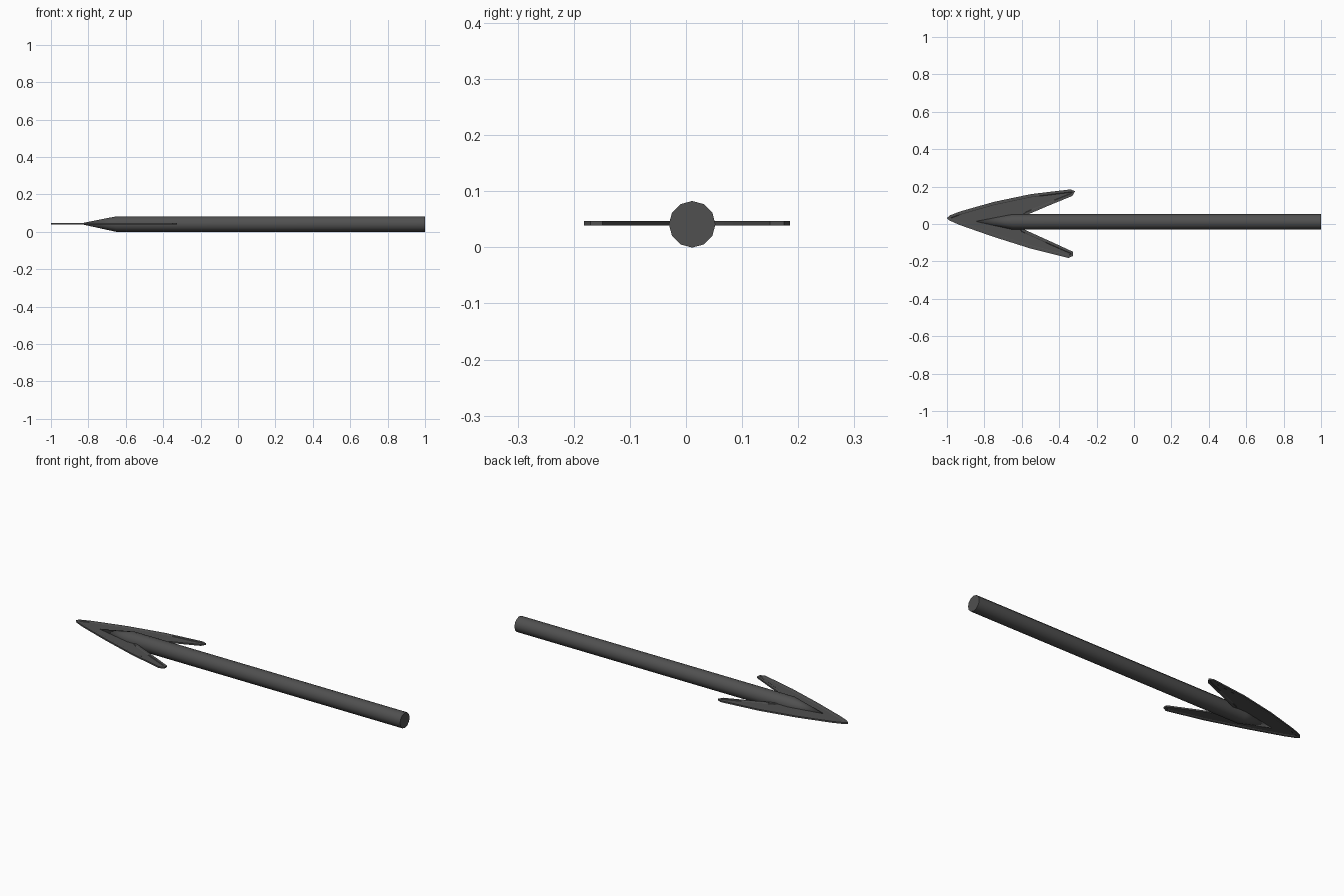
import bpy, bmesh, math

if "Cube" in bpy.data.objects:
    bpy.data.objects.remove(bpy.data.objects["Cube"])

AXIS_Y, AXIS_Z, RADIUS, SIDES = 0.011, 0.041, 0.0415, 12

iron = bpy.data.materials.new("dark_iron")
iron.diffuse_color = (0.08, 0.08, 0.08, 1)
iron.use_nodes = True
iron.node_tree.nodes["Principled BSDF"].inputs["Base Color"].default_value = iron.diffuse_color


def finish(bm, name, angle):
    bmesh.ops.recalc_face_normals(bm, faces=bm.faces)
    mesh = bpy.data.meshes.new(name)
    bm.to_mesh(mesh)
    bm.free()
    mesh.materials.append(iron)
    obj = bpy.data.objects.new(name, mesh)
    bpy.context.collection.objects.link(obj)
    bpy.ops.object.select_all(action='DESELECT')
    obj.select_set(True)
    bpy.context.view_layer.objects.active = obj
    bpy.ops.object.shade_smooth_by_angle(angle=math.radians(angle))


# Shaft: round rod with a pointed front end, built from rings along x
bm = bmesh.new()
rings = []
for x, r in [(-0.65, RADIUS), (1.0, RADIUS)]:
    rings.append([bm.verts.new((x, AXIS_Y + r * math.sin(2 * math.pi * i / SIDES),
                                AXIS_Z + r * math.cos(2 * math.pi * i / SIDES)))
                  for i in range(SIDES)])
tip = bm.verts.new((-0.85, 0.014, 0.043))
for i in range(SIDES):
    j = (i + 1) % SIDES
    bm.faces.new((rings[0][i], rings[0][j], rings[1][j], rings[1][i]))
    bm.faces.new((tip, rings[0][j], rings[0][i]))
bm.faces.new(rings[1])
finish(bm, "shaft", 40)

# Barbed head: flat swept plate with a raised rim around sunken panels
outline = [(-1.0, 0.032), (-0.985, 0.046), (-0.93, 0.067), (-0.75, 0.118),
           (-0.55, 0.160), (-0.34, 0.185), (-0.315, 0.175), (-0.33, 0.150),
           (-0.44, 0.105), (-0.57, 0.050), (-0.62, 0.010), (-0.59, -0.028),
           (-0.44, -0.096), (-0.325, -0.149), (-0.325, -0.170), (-0.35, -0.182),
           (-0.55, -0.132), (-0.75, -0.069), (-0.93, -0.006), (-0.99, 0.020)]
bm = bmesh.new()
low, high = ([bm.verts.new((x, y, z)) for x, y in outline] for z in (0.0385, 0.0465))
caps = [bm.faces.new(low[::-1]), bm.faces.new(high)]
for i in range(len(outline)):
    j = (i + 1) % len(outline)
    bm.faces.new((low[i], low[j], high[j], high[i]))
bmesh.ops.recalc_face_normals(bm, faces=bm.faces)
for cap in caps:
    bmesh.ops.inset_region(bm, faces=[cap], thickness=0.014, depth=0)
    bmesh.ops.inset_region(bm, faces=[cap], thickness=0.003, depth=-0.002)
finish(bm, "barbed_head", 25)
